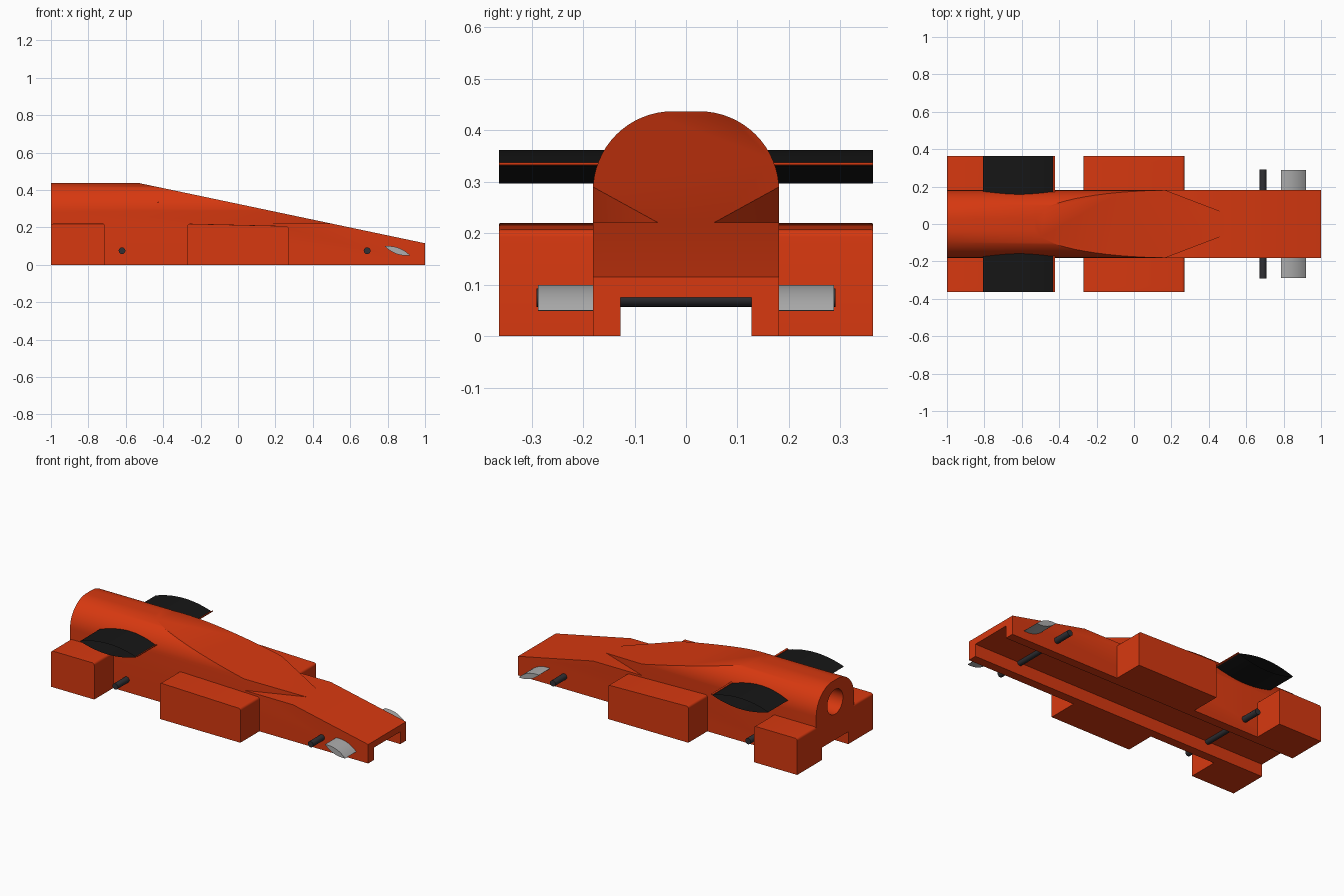
import bpy, bmesh
from math import sin, cos, pi, atan2
from mathutils import Vector

if "Cube" in bpy.data.objects:
    bpy.data.objects.remove(bpy.data.objects["Cube"])


def material(name, rgb):
    m = bpy.data.materials.new(name)
    m.diffuse_color = (*rgb, 1)
    m.use_nodes = True
    m.node_tree.nodes["Principled BSDF"].inputs["Base Color"].default_value = m.diffuse_color
    return m


RED = material("orange_red", (0.68, 0.04, 0.005))
BLACK = material("black", (0.008, 0.008, 0.008))
DARK = material("dark_grey", (0.03, 0.03, 0.035))
SILVER = material("silver", (0.42, 0.42, 0.42))


def finish(name, bm, mat, recalc=True):
    if recalc:
        bmesh.ops.recalc_face_normals(bm, faces=bm.faces)
    me = bpy.data.meshes.new(name)
    bm.to_mesh(me)
    bm.free()
    ob = bpy.data.objects.new(name, me)
    bpy.context.collection.objects.link(ob)
    me.materials.append(mat)
    return ob


def prism(points, offset, capped=True):
    """Extrude a 3D outline along an offset."""
    bm = bmesh.new()
    a = [bm.verts.new(p) for p in points]
    b = [bm.verts.new(Vector(p) + Vector(offset)) for p in points]
    n = len(a)
    for i in range(n):
        j = (i + 1) % n
        bm.faces.new((a[i], a[j], b[j], b[i]))
    if capped:
        bm.faces.new(a[::-1])
        bm.faces.new(b)
    bmesh.ops.recalc_face_normals(bm, faces=bm.faces)
    return bm


def smooth(ob):
    bpy.ops.object.select_all(action='DESELECT')
    ob.select_set(True)
    bpy.context.view_layer.objects.active = ob
    bpy.ops.object.shade_smooth_by_angle(angle=0.5)


def cut(ob, cutter):
    mod = ob.modifiers.new("cut", 'BOOLEAN')
    mod.operation = 'DIFFERENCE'
    mod.solver = 'EXACT'
    mod.object = cutter
    bpy.context.view_layer.objects.active = ob
    bpy.ops.object.modifier_apply(modifier=mod.name)
    bpy.data.objects.remove(cutter)


# Body: round-topped section with an underside channel, run from tail to nose
R, N = 0.155, 16
half = [(0.127, 0.075), (0.127, 0), (0.181, 0)]
half += [(0.026 + R * cos(t), 0.282 + R * sin(t)) for t in (i * pi / 2 / N for i in range(N + 1))]
section = half + [(-y, z) for y, z in reversed(half)]
bm = prism([(-1, y, z) for y, z in section], (2, 0, 0))

# Sloping top plane down to the nose
geom = bm.verts[:] + bm.edges[:] + bm.faces[:]
res = bmesh.ops.bisect_plane(bm, geom=geom, plane_co=(-0.53, 0, 0.437),
                             plane_no=(0.2105, 0, 1), clear_outer=True)
rim = [e for e in res["geom_cut"] if isinstance(e, bmesh.types.BMEdge)]
bmesh.ops.contextual_create(bm, geom=rim)
body = finish("body", bm, RED)

# Wedge notches either side of the nose
for s in (1, -1):
    outline = [(0.15, s * 0.1876, 0.221), (0.56, s * 0.0306, 0.221),
               (0.56, s * 0.3, 0.221), (0.15, s * 0.3, 0.221)]
    cut(body, finish("notch_cutter", prism(outline, (0, 0, 0.4)), RED))

# Round bore in the tail
bore = [(-1.1, 0.075 * cos(i * pi / 16), 0.305 + 0.075 * sin(i * pi / 16)) for i in range(32)]
cut(body, finish("bore_cutter", prism(bore, (0.5, 0, 0)), RED))
smooth(body)


# Side pods with rounded upper edges
def pod(name, x0, x1, front_top, s):
    outline = [(x0, s * 0.17, 0), (x1, s * 0.17, 0), (x1, s * 0.17, front_top), (x0, s * 0.17, 0.22)]
    bm = prism(outline, (0, s * 0.193, 0))

    def along(e, axis):
        d = e.verts[0].co - e.verts[1].co
        return min(v.co.z for v in e.verts) > 0.15 and abs(d[axis]) > 0.1

    for axis, r in ((1, 0.014), (0, 0.034)):
        if axis == 0:
            edges = [e for e in bm.edges if min(v.co.z for v in e.verts) > 0.15
                     and all(abs(v.co.y) > 0.36 for v in e.verts)]
        else:
            edges = [e for e in bm.edges if along(e, 1)]
        if axis == 0:
            edges = [e for e in edges if along(e, 0)]
        bmesh.ops.bevel(bm, geom=edges, offset=r, segments=5, profile=0.5, affect='EDGES')
    smooth(finish(name, bm, RED))


# Lens-shaped wing section between two edge points (x, z)
def lens(p, q, thick, y, n=12):
    p, q = Vector(p), Vector(q)
    d = (q - p).normalized()
    up = Vector((-d.y, d.x))
    pts = []
    for sgn, order in ((1, range(n + 1)), (-1, range(n - 1, 0, -1))):
        for i in order:
            t = i / n
            v = p.lerp(q, t) + up * sgn * thick / 2 * 4 * t * (1 - t)
            pts.append((v.x, y, v.y))
    return pts


for s, side in ((1, "left"), (-1, "right")):
    pod("rear_pod_" + side, -1, -0.71, 0.22, s)
    pod("middle_pod_" + side, -0.27, 0.27, 0.207, s)

    # Open-ended rear wing with a thin red leading edge
    smooth(finish("rear_wing_" + side,
                  prism(lens((-0.806, 0.328), (-0.43, 0.331), 0.065, s * 0.12),
                        (0, s * 0.243, 0), capped=False), BLACK))
    strip = [(-0.432, s * 0.12, 0.332), (-0.423, s * 0.12, 0.333),
             (-0.423, s * 0.12, 0.338), (-0.432, s * 0.12, 0.335)]
    finish("wing_edge_" + side, prism(strip, (0, s * 0.243, 0)), RED)

    # Tilted nose wing
    smooth(finish("nose_wing_" + side,
                  prism(lens((0.785, 0.099), (0.92, 0.05), 0.034, s * 0.15),
                        (0, s * 0.138, 0)), SILVER))

# Axles
for name, x in (("rear_axle", -0.62), ("front_axle", 0.69)):
    ring = [(x + 0.018 * cos(i * pi / 10), -0.291, 0.075 + 0.018 * sin(i * pi / 10)) for i in range(20)]
    smooth(finish(name, prism(ring, (0, 0.582, 0)), DARK))
